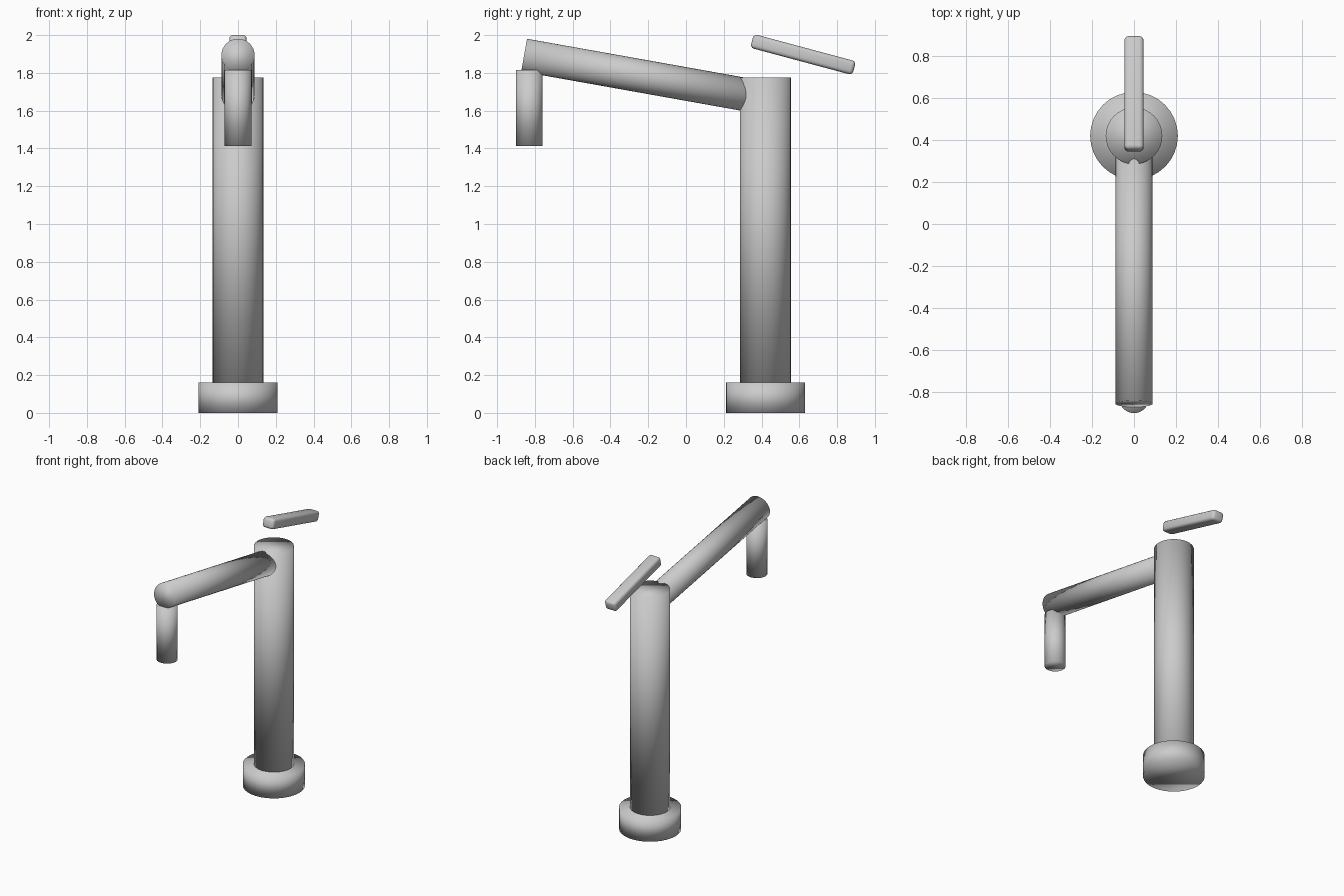
import bpy
import math
from mathutils import Vector

if "Cube" in bpy.data.objects:
    bpy.data.objects.remove(bpy.data.objects["Cube"])

metal = bpy.data.materials.new("brushed_metal")
metal.diffuse_color = (0.6, 0.6, 0.6, 1)
metal.use_nodes = True
metal.node_tree.nodes["Principled BSDF"].inputs["Base Color"].default_value = metal.diffuse_color


def rod(name, start, end, radius, sides=32):
    """Smooth capped cylinder between two points."""
    a, b = Vector(start), Vector(end)
    bpy.ops.mesh.primitive_cylinder_add(vertices=sides, radius=radius,
                                        depth=(b - a).length, location=(a + b) / 2)
    ob = bpy.context.object
    ob.name = name
    ob.rotation_euler = (b - a).to_track_quat('Z', 'Y').to_euler()
    ob.data.materials.append(metal)
    bpy.ops.object.shade_smooth()
    return ob


# Upright column on its round foot
rod("base", (0, 0.42, 0), (0, 0.42, 0.16), 0.209)
rod("body", (0, 0.42, 0.16), (0, 0.42, 1.775), 0.135)

# Sloping spout running into the column, with the nozzle at its tip
rod("spout", (0, 0.40, 1.67), (0, -0.857, 1.894), 0.088)
rod("nozzle", (0, -0.83, 1.412), (0, -0.83, 1.815), 0.071)

# Tilted rounded lever above the column
bpy.ops.mesh.primitive_cube_add(size=1, location=(0, 0.62, 1.897))
lever = bpy.context.object
lever.name = "lever_handle"
lever.scale = (0.092, 0.56, 0.075)
bpy.ops.object.transform_apply(location=False, rotation=False, scale=True)
lever.rotation_euler.x = -math.radians(15)
lever.data.materials.append(metal)
bevel = lever.modifiers.new("rounded_edges", 'BEVEL')
bevel.width = 0.02
bevel.segments = 3
bpy.ops.object.shade_smooth()
